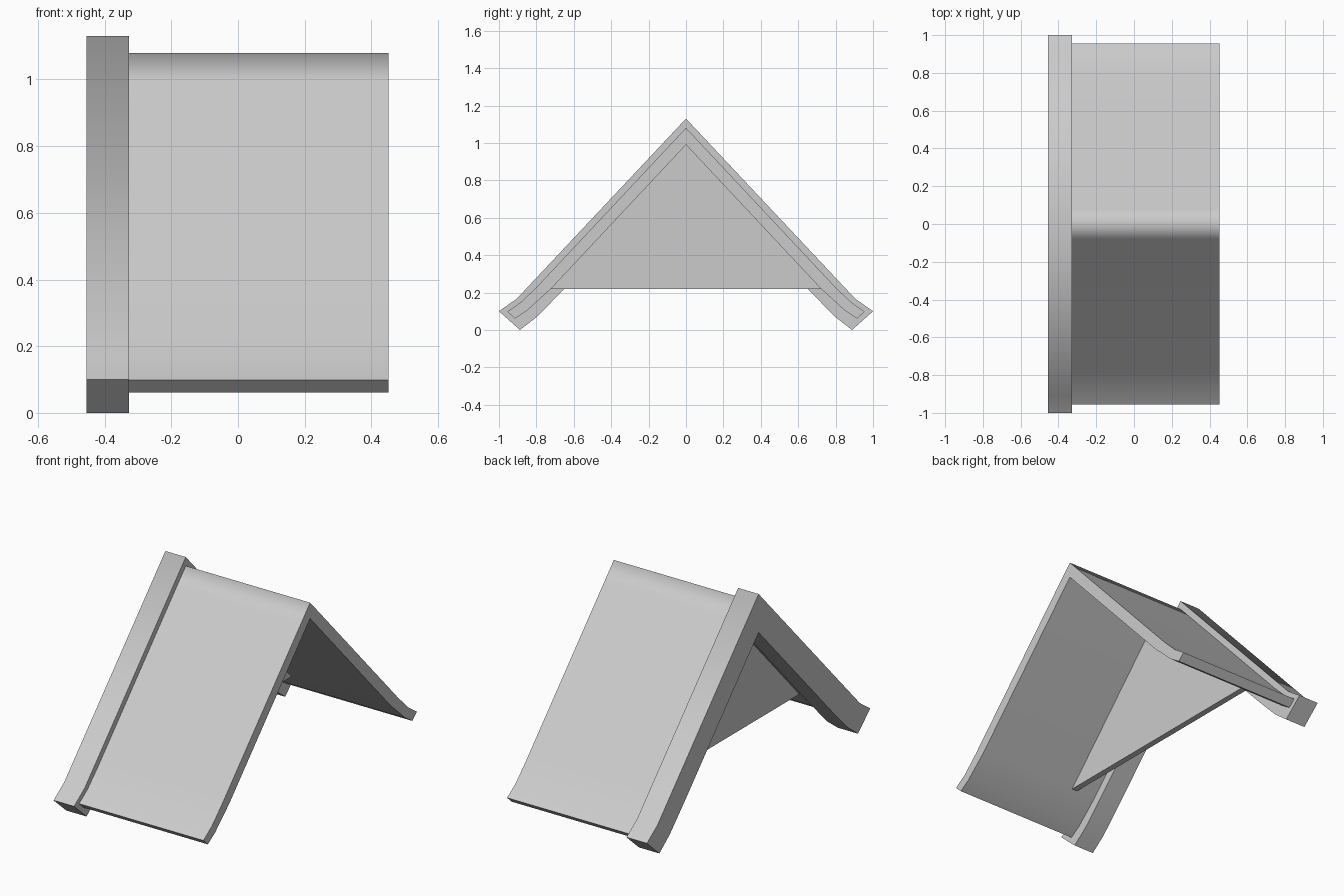
import bpy, bmesh

if "Cube" in bpy.data.objects:
    bpy.data.objects.remove(bpy.data.objects["Cube"])


def extrude_gable(name, half, x0, x1, sharp):
    """Mirror a half profile (y, z) about y=0 and extrude it from x0 to x1.
    Lengthwise edges whose index in the half profile is in sharp stay crisp."""
    pts = [(y, z, i) for i, (y, z) in enumerate(half)]
    pts += [(-y, z, i) for y, z, i in reversed(pts) if y > 0]
    bm = bmesh.new()
    a = [bm.verts.new((x0, y, z)) for y, z, _ in pts]
    b = [bm.verts.new((x1, y, z)) for y, z, _ in pts]
    n = len(pts)
    caps = [bm.faces.new(a), bm.faces.new(b)]
    for i in range(n):
        j = (i + 1) % n
        bm.faces.new((a[i], a[j], b[j], b[i])).smooth = True
    for cap in caps:
        for e in cap.edges:
            e.smooth = False
    for i, (_, _, k) in enumerate(pts):
        if k in sharp:
            bm.edges.get((a[i], b[i])).smooth = False
    bmesh.ops.recalc_face_normals(bm, faces=bm.faces)
    bmesh.ops.triangulate(bm, faces=caps)
    mesh = bpy.data.meshes.new(name)
    bm.to_mesh(mesh)
    bm.free()
    obj = bpy.data.objects.new(name, mesh)
    bpy.context.collection.objects.link(obj)
    return obj


# Roof shell with flared eaves
roof = [(0, 1.08), (0.08, 0.995), (0.79, 0.238), (0.88, 0.15), (0.955, 0.098),
        (0.915, 0.061), (0.85, 0.103), (0.72, 0.222), (0, 0.99)]
extrude_gable("roof", roof, -0.327, 0.452, {4, 5, 8})

# Thick board framing the gable end
board = [(0, 1.13), (0.905, 0.167), (1.0, 0.1), (0.888, 0.0),
         (0.797, 0.07), (0.655, 0.215), (0, 0.912)]
extrude_gable("barge_board", board, -0.455, -0.327, {2, 3, 6})

# Recessed triangular gable wall
wall = [(0, 1.01), (0.735, 0.22), (0, 0.22)]
extrude_gable("gable_wall", wall, -0.205, -0.17, {0, 1, 2})
